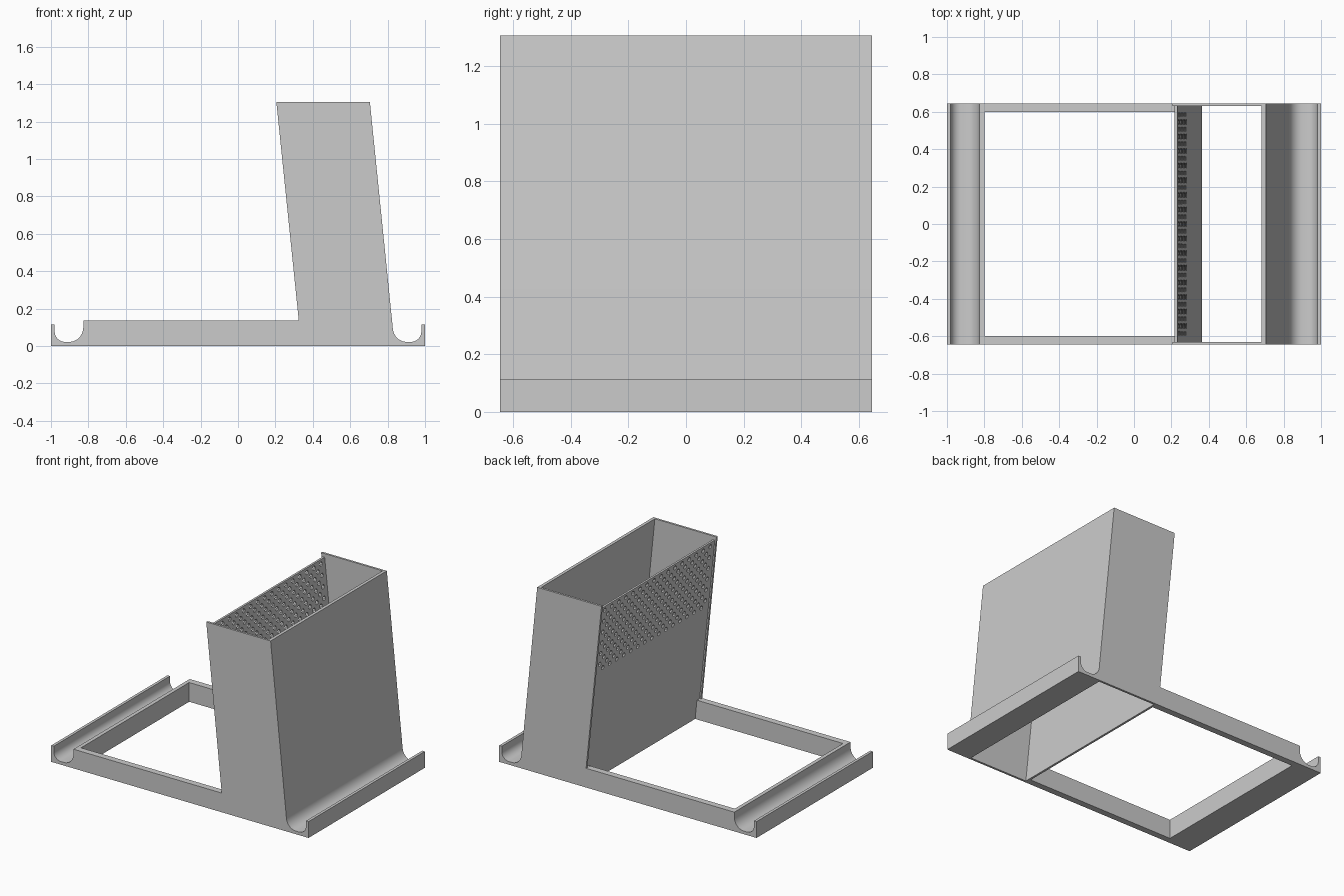
import bpy, bmesh, math
from mathutils import Matrix

cube = bpy.data.objects.get("Cube")
if cube:
    bpy.data.objects.remove(cube, do_unlink=True)

HALF = 0.645      # half depth of the whole stand
INNER = 0.63      # half depth inside the tower
TOP = 1.305
LEAN = 0.1027     # sideways lean of the tower per unit of height

grey = bpy.data.materials.new("plain grey")
grey.use_nodes = True
grey.diffuse_color = (0.6, 0.6, 0.6, 1)
grey.node_tree.nodes["Principled BSDF"].inputs["Base Color"].default_value = (0.6, 0.6, 0.6, 1)


def lean(x_top, z):
    """Point on a leaning line that has x_top at the tower's rim."""
    return (x_top + (TOP - z) * LEAN, z)


def arc(cx, cz, rx, rz, a0, a1, n=12):
    angles = [math.radians(a0 + (a1 - a0) * i / n) for i in range(n + 1)]
    return [(cx + rx * math.cos(a), cz + rz * math.sin(a)) for a in angles]


def add_object(name, bm):
    bmesh.ops.recalc_face_normals(bm, faces=bm.faces)
    mesh = bpy.data.meshes.new(name)
    bm.to_mesh(mesh)
    bm.free()
    mesh.materials.append(grey)
    obj = bpy.data.objects.new(name, mesh)
    bpy.context.collection.objects.link(obj)
    return obj


def prism(name, outline, half):
    """Extrude an x-z outline symmetrically along y."""
    bm = bmesh.new()
    face = bm.faces.new([bm.verts.new((x, -half, z)) for x, z in outline])
    ext = bmesh.ops.extrude_face_region(bm, geom=[face])
    verts = [v for v in ext["geom"] if isinstance(v, bmesh.types.BMVert)]
    bmesh.ops.translate(bm, verts=verts, vec=(0, 2 * half, 0))
    return add_object(name, bm)


def cut(target, cutter):
    cutter.hide_render = True
    mod = target.modifiers.new(cutter.name, 'BOOLEAN')
    mod.operation = 'DIFFERENCE'
    mod.solver = 'EXACT'
    mod.object = cutter
    bpy.context.view_layer.objects.active = target
    bpy.ops.object.modifier_apply(modifier=mod.name)
    bpy.data.objects.remove(cutter, do_unlink=True)


# Body profile: base, leaning tower and a rounded trough at each end
trough = arc(0.925, 0.077, 0.055, 0.055, 0, -90) + arc(0.90, 0.102, 0.073, 0.08, -90, -180)
lip = [(1, 0), (1, 0.115), (0.98, 0.115)]
right_side = lip + trough
left_side = [(-x, z) for x, z in reversed(right_side)]
tower = [(0.705, TOP), (0.205, TOP), (0.325, 0.135), (-0.827, 0.135)]
stand = prism("stand_body", right_side + tower + left_side, HALF)

# Open shaft through the tower
cut(stand, prism("tower_shaft", [lean(0.23, -0.1), lean(0.683, -0.1),
                                 lean(0.683, 1.5), lean(0.23, 1.5)], INNER))

# Opening in the base frame
cut(stand, prism("frame_opening", [(-0.8, -0.1), lean(0.215, -0.1),
                                   lean(0.215, 0.2), (-0.8, 0.2)], 0.6))

# Panel set back slightly and lower than the end walls
cut(stand, prism("panel_recess", [(0.1, 0.136), lean(0.215, 0.136), lean(0.215, 1.28),
                                  (0.26, 1.28), (0.26, 1.5), (0.1, 1.5)], INNER))

# Staggered vent holes in the upper part of the panel
bm = bmesh.new()
pitch, rows, columns = 0.078, 12, 16
for row in range(rows):
    z = 1.25 - row * 0.039
    shift = (row % 2) * pitch / 2
    for col in range(columns - row % 2):
        y = (col - (columns - 1) / 2) * pitch + shift
        x = lean(0.222, z)[0]
        bmesh.ops.create_cone(bm, cap_ends=True, segments=10, radius1=0.015, radius2=0.015, depth=0.1,
                              matrix=Matrix.Translation((x, y, z)) @ Matrix.Rotation(math.pi / 2, 4, 'Y'))
cut(stand, add_object("vent_holes", bm))

# Smooth trough curves, sharp edges elsewhere
bpy.ops.object.select_all(action='DESELECT')
stand.select_set(True)
bpy.context.view_layer.objects.active = stand
bpy.ops.object.shade_smooth_by_angle(angle=math.radians(30))
